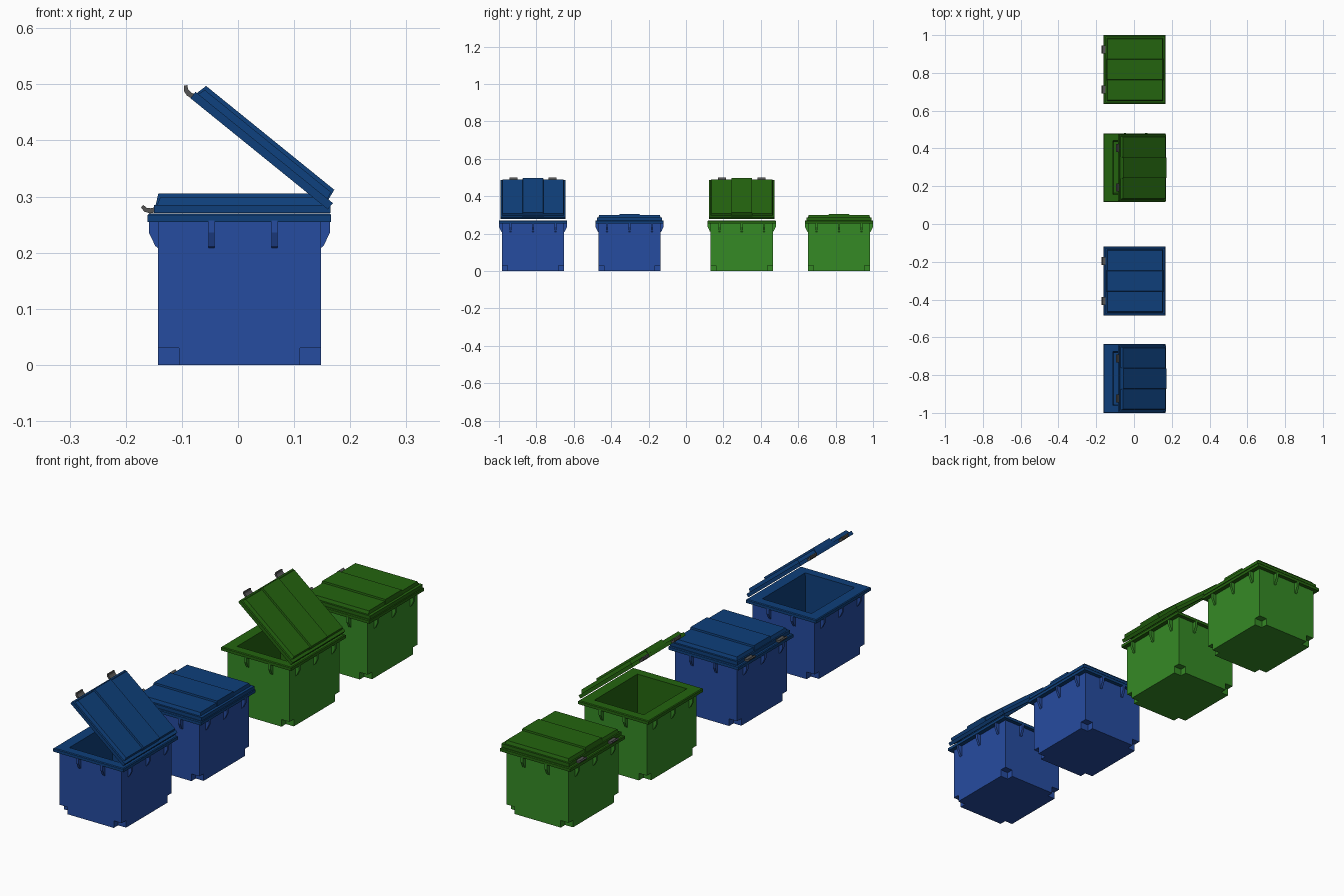
import bpy, bmesh, math
from mathutils import Matrix, Vector

if "Cube" in bpy.data.objects:
    bpy.data.objects.remove(bpy.data.objects["Cube"])


def material(name, rgb):
    m = bpy.data.materials.new(name)
    lin = [((c / 255 + 0.055) / 1.055) ** 2.4 if c > 10 else c / 255 / 12.92 for c in rgb]
    m.diffuse_color = (*lin, 1)
    m.use_nodes = True
    m.node_tree.nodes["Principled BSDF"].inputs["Base Color"].default_value = m.diffuse_color
    return m


BODY = {"blue": material("body_blue", (38, 76, 160)),
        "green": material("body_green", (53, 138, 37))}
LID = {"blue": material("lid_blue", (14, 63, 122)),
       "green": material("lid_green", (36, 100, 15))}
GRAY = material("hook_gray", (85, 85, 85))

CX = 0.0025          # bin centre in x
BX, BY = 0.145, 0.166  # body half sizes
RX, RY = 0.1635, 0.182  # rim half sizes


def finish(bm, name, mat, matrix):
    me = bpy.data.meshes.new(name)
    bm.transform(matrix)
    bm.to_mesh(me)
    bm.free()
    me.materials.append(mat)
    ob = bpy.data.objects.new(name, me)
    bpy.context.collection.objects.link(ob)
    return ob


def loft(bm, rings, cap_start=True, cap_end=True):
    """Skin rectangular rings (x0, x1, half_y, z)."""
    loops = [[bm.verts.new(p) for p in ((a, -h, z), (b, -h, z), (b, h, z), (a, h, z))]
             for a, b, h, z in rings]
    faces = []
    for lo, hi in zip(loops, loops[1:]):
        for i in range(4):
            j = (i + 1) % 4
            faces.append(bm.faces.new((lo[i], lo[j], hi[j], hi[i])))
    if cap_start:
        faces.append(bm.faces.new(loops[0][::-1]))
    if cap_end:
        faces.append(bm.faces.new(loops[-1]))
    return faces


def prism(bm, outline, width, matrix=Matrix()):
    """Extrude an (x, z) outline along y, centred."""
    sides = [[bm.verts.new(matrix @ Vector((x, s * width / 2, z))) for x, z in outline]
             for s in (-1, 1)]
    n = len(outline)
    faces = [bm.faces.new(sides[0]), bm.faces.new(sides[1][::-1])]
    for i in range(n):
        j = (i + 1) % n
        faces.append(bm.faces.new((sides[0][j], sides[0][i], sides[1][i], sides[1][j])))
    bmesh.ops.recalc_face_normals(bm, faces=faces)


def make_body(name, mat, move):
    bm = bmesh.new()
    nx, ny, nz, top = 0.037, 0.029, 0.03, 0.256
    # plus-shaped foot leaves a notch in every bottom corner
    outline, corners = [], []
    for sx, sy in ((-1, -1), (1, -1), (1, 1), (-1, 1)):
        along_x = (sx * (BX - nx), sy * BY)
        inner = (sx * (BX - nx), sy * (BY - ny))
        along_y = (sx * BX, sy * (BY - ny))
        outline += [along_y, inner, along_x] if sx * sy > 0 else [along_x, inner, along_y]
        corners.append((sx * BX, sy * BY))
    low = [bm.verts.new((x + CX, y, 0)) for x, y in outline]
    mid = [bm.verts.new((x + CX, y, nz)) for x, y in outline]
    cm = [bm.verts.new((x + CX, y, nz)) for x, y in corners]
    ct = [bm.verts.new((x + CX, y, top)) for x, y in corners]
    bm.faces.new(low[::-1])
    notch = []
    for i in range(12):
        j = (i + 1) % 12
        f = bm.faces.new((low[i], low[j], mid[j], mid[i]))
        if i % 3 != 2:
            notch.append(f)
    for k in range(4):
        n = (k + 1) % 4
        notch.append(bm.faces.new((mid[3 * k], mid[3 * k + 1], mid[3 * k + 2], cm[k])))
        bm.faces.new((cm[k], mid[3 * k + 2], mid[3 * n], cm[n], ct[n], ct[k]))
    # notch walls face inward
    bm.normal_update()
    for f in notch:
        c = f.calc_center_median()
        facing_out = f.normal.z < -0.5 or f.normal.x * (c.x - CX) + f.normal.y * c.y > 0.01
        if facing_out:
            f.normal_flip()
    # tapered ribs below the rim
    rib = [(-0.004, 0.205), (0.005, 0.212), (0.0165, 0.236), (0.0165, 0.257), (-0.004, 0.257)]
    for s in (-1, 1):
        turn = Matrix.Rotation(0 if s > 0 else math.pi, 4, 'Z')
        for y in (-0.12, 0, 0.12):
            prism(bm, rib, 0.011, Matrix.Translation((CX + s * BX, y, 0)) @ turn)
        turn = Matrix.Rotation(s * math.pi / 2, 4, 'Z')
        for x in (-0.047, 0.065):
            prism(bm, rib, 0.011, Matrix.Translation((x, s * BY, 0)) @ turn)
    finish(bm, name + "_body", mat, move)


def make_rim(name, mat, move):
    # rim collar and the hollow inside of the bin
    bm = bmesh.new()
    r = lambda hx, hy, z: (CX - hx, CX + hx, hy, z)
    faces = loft(bm, [r(BX - 0.002, BY - 0.002, 0.255), r(RX, RY, 0.255), r(RX, RY, 0.267),
                      r(RX - 0.003, RY - 0.003, 0.270), r(0.115, 0.143, 0.270),
                      r(0.108, 0.135, 0.035)], cap_start=False)
    finish(bm, name + "_rim", mat, move)


def make_lid(name, mat, move):
    bm = bmesh.new()
    # hollow underside, flange and raised top
    loft(bm, [(-0.132, 0.142, 0.150, 0.288), (-0.136, 0.146, 0.154, 0.2705),
              (-0.150, 0.165, 0.175, 0.2705), (-0.150, 0.165, 0.175, 0.285),
              (-0.144, 0.153, 0.167, 0.285), (-0.139, 0.150, 0.162, 0.298)])
    # raised middle panel
    loft(bm, [(-0.147, 0.155, 0.058, 0.284), (-0.142, 0.152, 0.054, 0.305)])
    finish(bm, name + "_lid", mat, move)
    # curved lifting hooks
    bm = bmesh.new()
    hook = [(-0.142, 0.283), (-0.155, 0.279), (-0.163, 0.280), (-0.169, 0.285),
            (-0.173, 0.281), (-0.167, 0.273), (-0.157, 0.270), (-0.142, 0.273)]
    for y in (-0.105, 0.105):
        prism(bm, hook, 0.042, Matrix.Translation((0, y, 0)))
    finish(bm, name + "_lid_hooks", GRAY, move)


# lid swung open about its rear edge
OPEN = (Matrix.Translation((0.160, 0, 0.277)) @ Matrix.Rotation(math.radians(39), 4, 'Y')
        @ Matrix.Translation((-0.165, 0, -0.2705)))

for y, colour, is_open in ((-0.818, "blue", True), (-0.302, "blue", False),
                           (0.298, "green", True), (0.818, "green", False)):
    name = f"{colour}_{'open' if is_open else 'closed'}_bin"
    move = Matrix.Translation((0, y, 0))
    make_body(name, BODY[colour], move)
    make_rim(name, LID[colour], move)
    make_lid(name, LID[colour], move @ OPEN if is_open else move)
